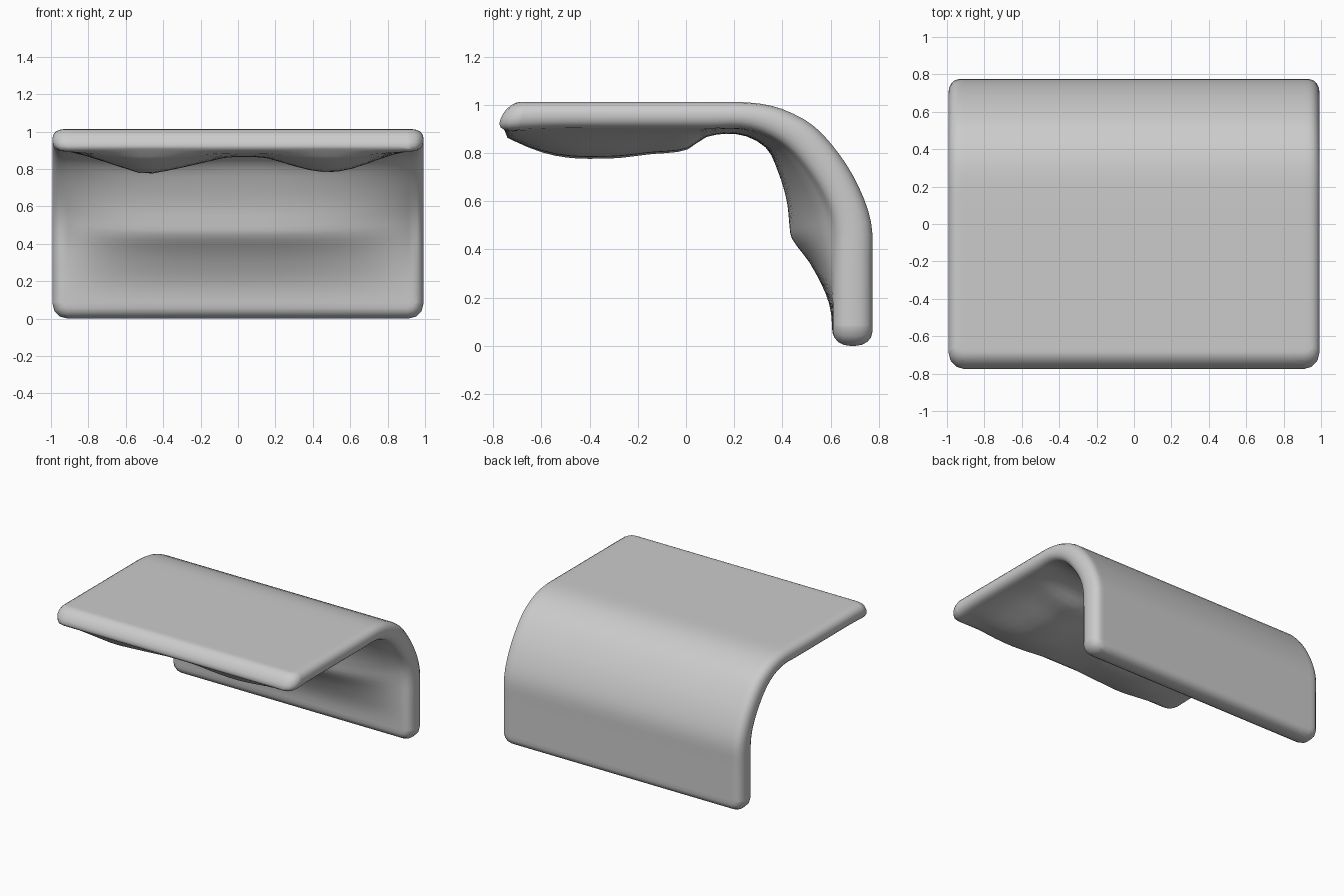
import bpy, bmesh
from mathutils import Vector
from math import exp

if "Cube" in bpy.data.objects:
    bpy.data.objects.remove(bpy.data.objects["Cube"])

HALF_W, THICK = 0.992, 0.13

# Side profile (y, z): outer skin, inner skin, and depth of the inner sag at each station
OUTER = [(-.735, 1.012), (-.55, 1.012), (-.32, 1.012), (-.15, 1.012), (.0, 1.012), (.12, 1.012), (.28, 1.008),
         (.40, .982), (.53, .912), (.65, .775), (.73, .63), (.77, .50), (.773, .34), (.773, .17), (.773, .0)]
INNER = [(-.795, .89), (-.55, .90), (-.32, .90), (-.15, .90), (.0, .90), (.10, .90), (.24, .90),
         (.35, .865), (.44, .80), (.53, .685), (.59, .57), (.61, .47), (.61, .33), (.61, .17), (.61, .0)]
SAG = [0, .125, .14, .12, .10, .035, .03, .05, .095, .14, .175, .17, .085, .015, 0]

# Station distances measured along the middle of the sheet
dist = [0.0]
mid = [(Vector(a) + Vector(b)) / 2 for a, b in zip(OUTER, INNER)]
for a, b in zip(mid, mid[1:]):
    dist.append(dist[-1] + (b - a).length)
LENGTH = dist[-1]


def sample(points, s):
    """Smooth interpolation of the station values at distance s."""
    i = max(k for k in range(len(dist) - 1) if dist[k] <= s + 1e-6 or k == 0)
    t = (s - dist[i]) / (dist[i + 1] - dist[i])
    p1, p2 = points[i], points[i + 1]
    h = dist[i + 1] - dist[i]

    def slope(k):
        a, b = max(k - 1, 0), min(k + 1, len(dist) - 1)
        return (points[b] - points[a]) * (h / (dist[b] - dist[a]))
    m1, m2 = slope(i), slope(i + 1)
    return (p1 * (2*t**3 - 3*t**2 + 1) + m1 * (t**3 - 2*t**2 + t)
            + p2 * (3*t**2 - 2*t**3) + m2 * (t**3 - t**2))


def sag_width(x, s):
    """Two lobes under the top, one broad lobe inside the back."""
    edge = max(0.0, 1 - abs(x / .95) ** 4)
    lobes = max(.25, 1 - abs(x + .5) / .6, .9 * exp(-((x - .52) / .35) ** 2))
    broad = 1 - .3 * max(0, x - .2)
    f = min(1, max(0, (s - .9) / .3))
    return edge * (lobes * (1 - f) + broad * f)


outer, inner = [Vector(p) for p in OUTER], [Vector(p) for p in INNER]

# Flat slab with rounded corners and rims
bm = bmesh.new()
bmesh.ops.create_cube(bm, size=1)
for v in bm.verts:
    v.co = ((v.co.x * 2 * HALF_W), (v.co.y + .5) * LENGTH, (v.co.z + .5) * THICK)
corners = [e for e in bm.edges if abs(e.verts[0].co.z - e.verts[1].co.z) > .01]
bmesh.ops.bevel(bm, geom=corners, offset=.08, segments=3, profile=.5, affect='EDGES')
rims = [e for e in bm.edges if abs(e.verts[0].co.z - e.verts[1].co.z) < .001]
bmesh.ops.bevel(bm, geom=rims, offset=.056, segments=4, profile=.5, affect='EDGES')

# Cut the slab into a grid
for axis, lo, hi, n in ((0, -.91, .91, 24), (1, .085, LENGTH - .085, 44)):
    for i in range(n + 1):
        co, no = Vector(), Vector()
        co[axis], no[axis] = lo + (hi - lo) * i / n, 1
        bmesh.ops.bisect_plane(bm, geom=bm.verts[:] + bm.edges[:] + bm.faces[:],
                               plane_co=co, plane_no=no, dist=1e-4)

# Bend the slab onto the profile and sag its inner skin
for v in bm.verts:
    x, s, w = v.co.x, min(max(v.co.y, 0), LENGTH), v.co.z / THICK
    po, pi = sample(outer, s), sample(inner, s)
    p = pi.lerp(po, w)
    if w < .02 and abs(x) < .925:
        p += (pi - po).normalized() * max(0, sample(SAG, s)) * sag_width(x, s)
    v.co = (x, p.x, p.y)
bmesh.ops.recalc_face_normals(bm, faces=bm.faces[:])

mesh = bpy.data.meshes.new("curved_panel")
bm.to_mesh(mesh)
bm.free()
panel = bpy.data.objects.new("curved_panel", mesh)
bpy.context.collection.objects.link(panel)
for poly in mesh.polygons:
    poly.use_smooth = True
